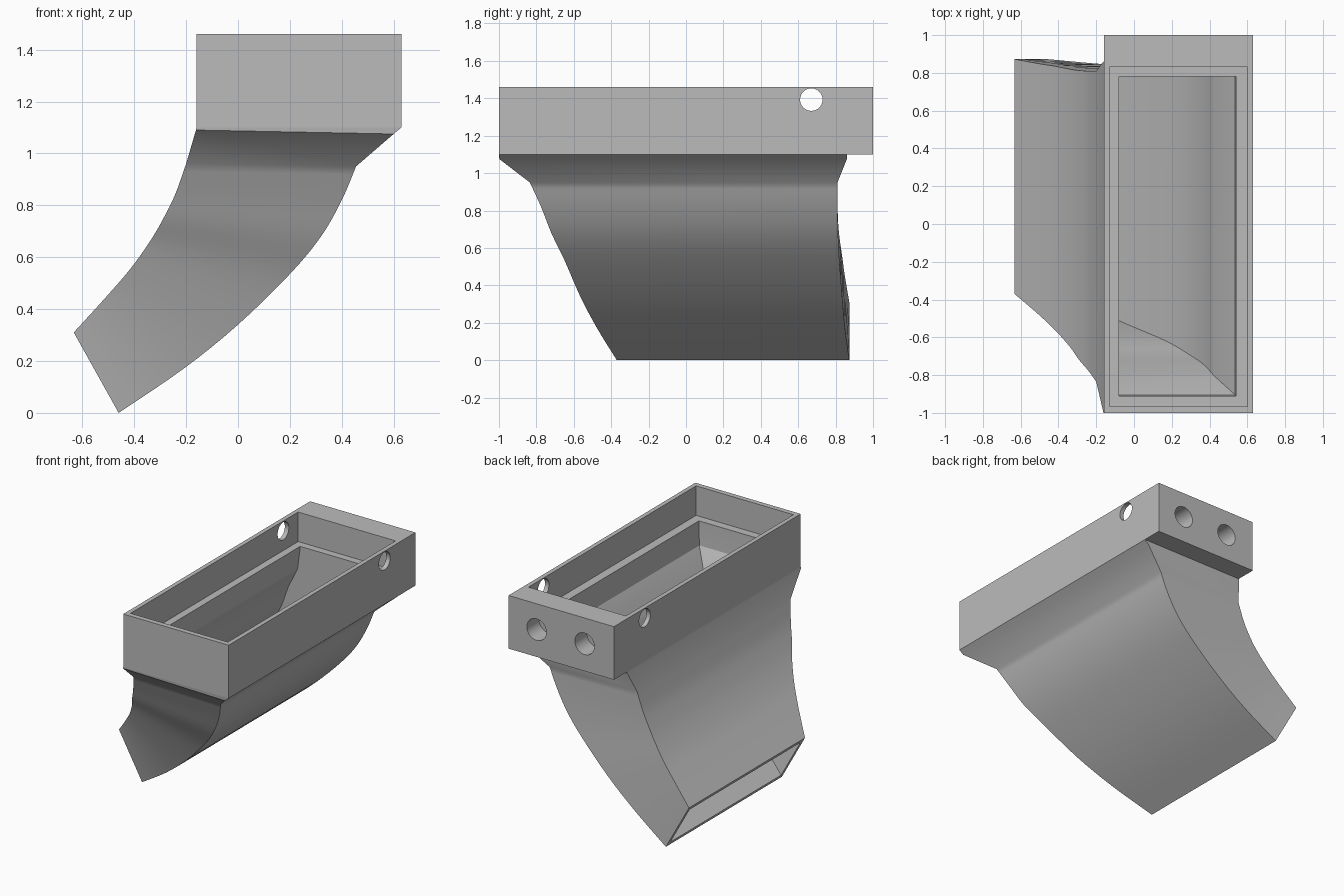
import bpy, bmesh, math
from mathutils import Vector

if "Cube" in bpy.data.objects:
    bpy.data.objects.remove(bpy.data.objects["Cube"], do_unlink=True)

grey = bpy.data.materials.new("plain grey")
grey.use_nodes = True
colour = (0.5, 0.5, 0.5, 1)
grey.diffuse_color = colour
grey.node_tree.nodes["Principled BSDF"].inputs["Base Color"].default_value = colour


def add_object(name, bm):
    bmesh.ops.recalc_face_normals(bm, faces=bm.faces)
    mesh = bpy.data.meshes.new(name)
    bm.to_mesh(mesh)
    bm.free()
    mesh.materials.append(grey)
    obj = bpy.data.objects.new(name, mesh)
    bpy.context.collection.objects.link(obj)
    return obj


def box(name, low, high):
    bm = bmesh.new()
    bmesh.ops.create_cube(bm, size=1)
    for v in bm.verts:
        v.co = [l + (c + 0.5) * (h - l) for l, h, c in zip(low, high, v.co)]
    return add_object(name, bm)


def rod(name, centre, axis, radius, length):
    bm = bmesh.new()
    bmesh.ops.create_cone(bm, cap_ends=True, segments=40, radius1=radius,
                          radius2=radius, depth=length)
    turn = Vector((0, 0, 1)).rotation_difference(Vector(axis))
    for v in bm.verts:
        v.co = turn @ v.co + Vector(centre)
    return add_object(name, bm)


def loft(name, sections):
    """Closed solid through four-cornered sections."""
    bm = bmesh.new()
    rings = [[bm.verts.new(p) for p in s] for s in sections]
    for a, b in zip(rings, rings[1:]):
        for i in range(4):
            j = (i + 1) % 4
            bm.faces.new((a[i], a[j], b[j], b[i]))
    bm.faces.new(rings[0])
    bm.faces.new(rings[-1])
    return add_object(name, bm)


def corners(left, right, front, back):
    """Section from two (x, z) edges and front / back y."""
    (lx, lz), (rx, rz) = left, right
    return [Vector(p) for p in ((lx, front, lz), (rx, front, rz),
                                (rx, back, rz), (lx, back, lz))]


def smooth_path(sections, steps=4):
    """Catmull-Rom refinement between sections."""
    out = []
    last = len(sections) - 1
    for k in range(last):
        b, c = sections[k], sections[k + 1]
        a = sections[k - 1] if k else [2 * p - q for p, q in zip(b, c)]
        d = sections[k + 2] if k + 2 <= last else [2 * q - p for p, q in zip(b, c)]
        for s in range(steps):
            t = s / steps
            out.append([0.5 * (2 * q + (r - p) * t + (2 * p - 5 * q + 4 * r - u) * t * t
                               + (3 * q - p - 3 * r + u) * t ** 3)
                        for p, q, r, u in zip(a, b, c, d)])
    return out + [sections[-1]]


def inset(section, wall):
    """Shrink a section inside its own plane."""
    lf, rf, rb, lb = section
    across = (rf - lf).normalized() * wall
    along = Vector((0, wall, 0))
    return [lf + across + along, rf - across + along,
            rb - across - along, lb + across - along]


# Curved duct, from the neck down to the outlet
duct = smooth_path([
    corners((-0.20, 0.96), (0.455, 0.95), -0.835, 0.81),
    corners((-0.243, 0.84), (0.40, 0.82), -0.775, 0.81),
    corners((-0.29, 0.745), (0.32, 0.68), -0.72, 0.813),
    corners((-0.34, 0.66), (0.20, 0.535), -0.65, 0.82),
    corners((-0.415, 0.555), (0.0, 0.34), -0.565, 0.835),
    corners((-0.51, 0.445), (-0.21, 0.17), -0.475, 0.85),
    corners((-0.633, 0.31), (-0.46, 0.0), -0.37, 0.873),
])
flare = [
    corners((-0.16, 1.10), (0.63, 1.10), -1.0, 0.86),
    corners((-0.162, 1.09), (0.60, 1.075), -0.998, 0.86),
]
shell = loft("curved_duct", flare + duct)

# Hollow inside of the duct, run slightly past the outlet
hollow = [inset(s, 0.03) for s in duct]
overrun = [q + (q - p) * 0.2 for p, q in zip(hollow[-2], hollow[-1])]
mouth = [corners((-0.08, 1.30), (0.54, 1.30), -0.91, 0.78),
         corners((-0.08, 1.25), (0.54, 1.25), -0.91, 0.78),
         corners((-0.10, 1.10), (0.53, 1.10), -0.90, 0.78)]
passage = loft("passage_cutter", mouth + hollow + [overrun])

# Rectangular frame with pocket, side holes and blind sockets at the back
frame = box("frame", (-0.16, -1, 1.10), (0.63, 1, 1.46))
pocket = box("pocket_cutter", (-0.13, -0.965, 1.26), (0.60, 0.83, 1.6))
side_hole = rod("side_hole_cutter", (0.235, 0.67, 1.393), (1, 0, 0), 0.06, 1.2)
sockets = [rod("socket_cutter", (x, 1.0, 1.285), (0, 1, 0), 0.073, 0.26)
           for x in (0.06, 0.42)]


def cut(obj, cutters):
    bpy.context.view_layer.objects.active = obj
    for c in cutters:
        mod = obj.modifiers.new("cut", "BOOLEAN")
        mod.operation = "DIFFERENCE"
        mod.solver = "EXACT"
        mod.object = c
        bpy.ops.object.modifier_apply(modifier=mod.name)


cut(shell, [passage])
cut(frame, [pocket, passage, side_hole] + sockets)
for c in [pocket, passage, side_hole] + sockets:
    bpy.data.objects.remove(c, do_unlink=True)

# Soft shading on the curves, crisp edges elsewhere
bpy.ops.object.select_all(action="DESELECT")
for obj in (shell, frame):
    obj.select_set(True)
bpy.context.view_layer.objects.active = frame
bpy.ops.object.shade_smooth_by_angle(angle=math.radians(35))
